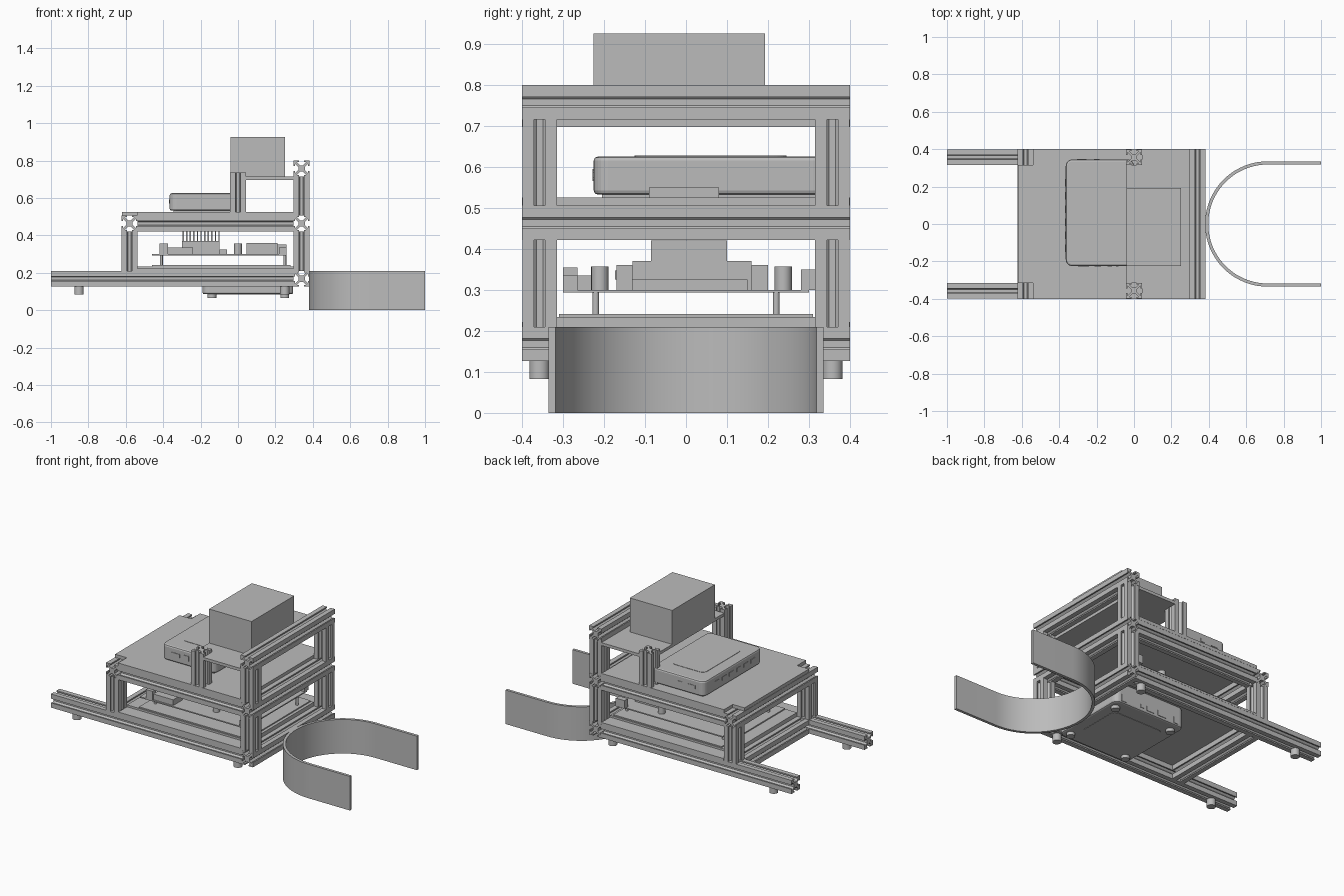
import bpy, bmesh, math
from mathutils import Matrix, Vector

if "Cube" in bpy.data.objects:
    bpy.data.objects.remove(bpy.data.objects["Cube"], do_unlink=True)

grey = bpy.data.materials.new("plain_grey")
grey.use_nodes = True
grey.diffuse_color = (0.5, 0.5, 0.5, 1)
grey.node_tree.nodes["Principled BSDF"].inputs["Base Color"].default_value = (0.5, 0.5, 0.5, 1)


def finish(name, bm, smooth=False):
    bmesh.ops.recalc_face_normals(bm, faces=bm.faces)
    mesh = bpy.data.meshes.new(name)
    bm.to_mesh(mesh)
    bm.free()
    mesh.materials.append(grey)
    ob = bpy.data.objects.new(name, mesh)
    bpy.context.collection.objects.link(ob)
    if smooth:
        bpy.ops.object.select_all(action='DESELECT')
        ob.select_set(True)
        bpy.context.view_layer.objects.active = ob
        bpy.ops.object.shade_smooth_by_angle(angle=math.radians(30))
    return ob


def prism(name, pts, z0, z1, smooth=False, matrix=None):
    """Extrude a flat outline from z0 to z1."""
    bm = bmesh.new()
    face = bm.faces.new([bm.verts.new((x, y, z0)) for x, y in pts])
    top = bmesh.ops.extrude_face_region(bm, geom=[face])
    bmesh.ops.translate(bm, vec=(0, 0, z1 - z0),
                        verts=[v for v in top["geom"] if isinstance(v, bmesh.types.BMVert)])
    if matrix:
        bm.transform(matrix)
    return finish(name, bm, smooth)


def box(name, x, y, z):
    return prism(name, [(x[0], y[0]), (x[1], y[0]), (x[1], y[1]), (x[0], y[1])], *z)


def cylinder(name, centre, r, z0, z1):
    ring = [(centre[0] + r * math.cos(i * math.tau / 24),
             centre[1] + r * math.sin(i * math.tau / 24)) for i in range(24)]
    return prism(name, ring, z0, z1, True)


def rounded(x, y, r):
    """Outline of a rectangle with rounded corners."""
    corners = [(x[1] - r, y[1] - r), (x[0] + r, y[1] - r), (x[0] + r, y[0] + r), (x[1] - r, y[0] + r)]
    return [(cx + r * math.cos((q + i / 6) * math.pi / 2), cy + r * math.sin((q + i / 6) * math.pi / 2))
            for q, (cx, cy) in enumerate(corners) for i in range(7)]


# Slotted aluminium section: one corner arm turned four times
H = 0.042
half_arm = [(0.017, 0.008), (0.034, 0.025), (0.034, 0.013), (H, 0.013)]
arm = half_arm + [(H, H)] + [(b, a) for a, b in reversed(half_arm)]
SECTION = []
for k in range(4):
    c, s = round(math.cos(k * math.pi / 2)), round(math.sin(k * math.pi / 2))
    SECTION += [(a * c - b * s, a * s + b * c) for a, b in arm]


def beam(name, axis, start, end, at):
    """Slotted beam along an axis; 'at' holds the other two coordinates."""
    turn = {'X': Matrix(((0, 0, 1), (1, 0, 0), (0, 1, 0))),
            'Y': Matrix(((1, 0, 0), (0, 0, 1), (0, 1, 0))),
            'Z': Matrix.Identity(3)}[axis]
    place = Matrix.Translation(turn @ Vector((*at, 0)))
    return prism(name, SECTION, start, end, matrix=place @ turn.to_4x4())


# Frame
LOW, MID, TOP = 0.168, 0.463, 0.757
REAR, FRONT, SIDE = -0.58, 0.34, 0.357
for side, y in (("right", -SIDE), ("left", SIDE)):
    beam(f"base_rail_{side}", 'X', -1, FRONT - H, (y, LOW))
    beam(f"middle_rail_{side}", 'X', REAR + H, FRONT - H, (y, MID))
    beam(f"short_post_{side}", 'Z', LOW + H, MID - H, (REAR, y))
    beam(f"lower_post_{side}", 'Z', LOW + H, MID - H, (FRONT, y))
    beam(f"upper_post_{side}", 'Z', MID + H, TOP - H, (FRONT, y))
    beam(f"inner_post_{side}", 'Z', MID + H, 0.735, (0, y))
    for x in (-0.85, 0.25):
        cylinder(f"rail_foot_{side}", (x, y), 0.025, 0.083, LOW - H)
for name, x, z in (("base", FRONT, LOW), ("middle", FRONT, MID), ("top", FRONT, TOP), ("end", REAR, MID)):
    beam(f"{name}_crossbeam", 'Y', -0.4, 0.4, (x, z))
beam("base_end_crossbeam", 'Y', -0.315, 0.315, (REAR, LOW))


def notched(x0, x1, y, nx, ny):
    """Plate outline with both corners cut away at the low x end."""
    return [(x0, -y + ny), (x0 + nx, -y + ny), (x0 + nx, -y), (x1, -y),
            (x1, y), (x0 + nx, y), (x0 + nx, y - ny), (x0, y - ny)]


# Shelves
box("base_plate", (REAR + H, 0.298), (-0.315, 0.315), (0.212, 0.234))
box("base_plate_edge", (REAR + H, 0.298), (-0.4, 0.4), (0.21, 0.222))
prism("middle_shelf", notched(-0.62, 0.298, 0.4, 0.08, 0.085), 0.505, 0.525)
prism("top_shelf", notched(-0.04, 0.298, 0.4, 0.082, 0.085), 0.697, 0.715)
box("top_load_box", (-0.04, 0.25), (-0.225, 0.192), (0.715, 0.925))
box("shelf_block", (0, 0.03), (-0.09, 0.08), (0.525, 0.55))

# Curved bumper
R, T, CX = 0.335, 0.017, 0.715
arc = [math.pi / 2 + math.pi * i / 40 for i in range(41)]
outer = [(CX + R * math.cos(a), R * math.sin(a)) for a in arc]
inner = [(CX + (R - T) * math.cos(a), (R - T) * math.sin(a)) for a in reversed(arc)]
prism("curved_bumper", [(1, R)] + outer + [(1, -R), (1, T - R)] + inner + [(1, R - T)], 0, 0.21, True)


def mini_computer(name, x, y, z, lid_up):
    """Rounded case with bevelled rims and a lid panel."""
    body = prism(name, rounded(x, y, 0.035), *z)
    bevel = body.modifiers.new("rim", 'BEVEL')
    bevel.width, bevel.segments, bevel.angle_limit = 0.01, 2, math.radians(50)
    bevel.limit_method = 'ANGLE'
    face = z[1] if lid_up else z[0]
    prism(name + "_lid", rounded((x[0] + 0.07, x[1] - 0.07), (y[0] + 0.1, y[1] - 0.1), 0.03),
          face - 0.002, face + 0.002)


def ports(name, specs, y, z):
    for x, w, h in specs:
        box(name, (x - w / 2, x + w / 2), (y - 0.003, y + 0.003), (z - h / 2, z + h / 2))


# Upper computer
mini_computer("upper_computer", (-0.365, 0.0), (-0.225, 0.345), (0.532, 0.625), True)
box("upper_computer_base", (-0.345, -0.02), (-0.205, 0.325), (0.525, 0.534))
ports("upper_port", [(-0.27, 0.06, 0.022), (-0.195, 0.035, 0.03), (-0.13, 0.025, 0.025), (-0.09, 0.015, 0.015)],
      -0.225, 0.58)
ports("upper_back_port", [(-0.28, 0.05, 0.02), (-0.2, 0.03, 0.02)], 0.345, 0.58)
for y in (-0.06, 0.175):
    box("side_vent_rim", (-0.002, 0.003), (y - 0.102, y + 0.102), (0.568, 0.595))
    box("side_vent", (0, 0.006), (y - 0.085, y + 0.085), (0.575, 0.588))
for i in range(6):
    box("rear_port", (-0.368, -0.362), (-0.15 + i * 0.07, -0.11 + i * 0.07), (0.57, 0.592))

# Lower computer hung beneath the base plate
mini_computer("lower_computer", (-0.19, 0.295), (-0.29, 0.2), (0.085, 0.21), False)
for y in (-0.29, 0.2):
    ports("lower_port", [(-0.13, 0.03, 0.04), (-0.03, 0.06, 0.03), (0.05, 0.055, 0.03), (0.11, 0.02, 0.02),
                         (0.24, 0.035, 0.04)], y, 0.115)
for x in (-0.14, 0.25):
    for y in (-0.24, 0.14):
        cylinder("computer_foot", (x, y), 0.024, 0.066, 0.086)

# Circuit board
box("circuit_board", (-0.46, 0.26), (-0.3, 0.3), (0.293, 0.3))
box("board_tray", (-0.46, 0.28), (-0.31, 0.31), (0.232, 0.241))
for x in (-0.41, 0.25):
    for y in (-0.22, 0.22):
        cylinder("standoff", (x, y), 0.008, 0.24, 0.293)
box("heat_sink_base", (-0.3, -0.1), (-0.13, 0.16), (0.3, 0.37))
for i in range(11):
    x = -0.297 + i * 0.0192
    box("heat_sink_fin", (x, x + 0.007), (-0.085, 0.1), (0.37, 0.42))
for name, x, y, z in (
        ("power_socket", (-0.42, -0.375), (-0.3, -0.265), 0.355),
        ("long_socket", (-0.375, -0.24), (-0.29, -0.2), 0.335),
        ("slot_socket", (-0.1, -0.06), (-0.15, 0.15), 0.325),
        ("connector_block", (0.045, 0.21), (-0.17, -0.13), 0.36),
        ("connector_block", (0.045, 0.21), (0.16, 0.2), 0.36),
        ("side_socket", (0.22, 0.26), (-0.3, -0.265), 0.335),
        ("back_socket", (0.2, 0.26), (0.28, 0.315), 0.35)):
    box(name, x, y, (0.3, z))
for x in (0.1, 0.17):
    box("connector_hole", (x, x + 0.022), (-0.173, -0.167), (0.325, 0.347))
for y in (-0.21, 0.237):
    cylinder("capacitor", (0.0, y), 0.021, 0.3, 0.357)
